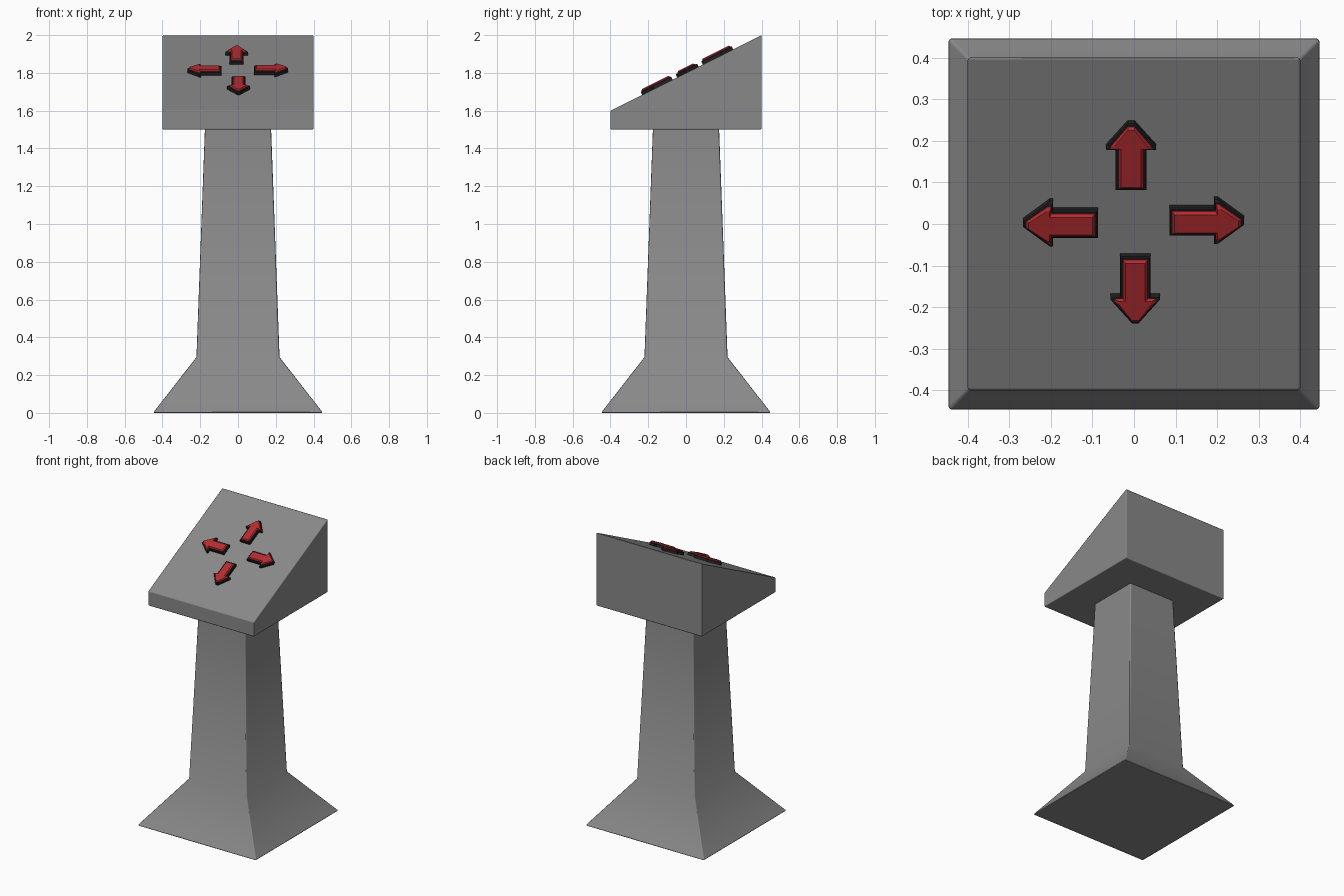
import bpy, bmesh, math
from mathutils import Matrix, Vector

if "Cube" in bpy.data.objects:
    bpy.data.objects.remove(bpy.data.objects["Cube"])


def material(name, rgb):
    m = bpy.data.materials.new(name)
    m.diffuse_color = (*rgb, 1)
    m.use_nodes = True
    m.node_tree.nodes["Principled BSDF"].inputs["Base Color"].default_value = m.diffuse_color
    return m


GREY = material("grey", (0.25, 0.25, 0.25))
BLACK = material("black", (0.015, 0.015, 0.015))
RED = material("red", (0.45, 0.025, 0.03))


def loft(name, rings, mat, bevel=0.0, matrix=Matrix()):
    """Closed solid through a stack of matching point rings."""
    bm = bmesh.new()
    loops = [[bm.verts.new(p) for p in ring] for ring in rings]
    n = len(loops[0])
    for a, b in zip(loops, loops[1:]):
        for i in range(n):
            j = (i + 1) % n
            bm.faces.new((a[i], a[j], b[j], b[i]))
    bm.faces.new(loops[0][::-1])
    bm.faces.new(loops[-1])
    bmesh.ops.recalc_face_normals(bm, faces=bm.faces[:])
    mesh = bpy.data.meshes.new(name)
    bm.to_mesh(mesh)
    bm.free()
    mesh.materials.append(mat)
    obj = bpy.data.objects.new(name, mesh)
    bpy.context.collection.objects.link(obj)
    obj.matrix_world = matrix
    if bevel:
        mod = obj.modifiers.new("soft_edges", 'BEVEL')
        mod.width = bevel
        mod.segments = 2
        mod.limit_method = 'ANGLE'
        mod.angle_limit = math.radians(40)
        mod.harden_normals = True
        mesh.shade_smooth()
    return obj


def square(h, z):
    return [(-h, -h, z), (h, -h, z), (h, h, z), (-h, h, z)]


# Flared foot and tapering column
loft("pedestal", [square(0.45, 0), square(0.22, 0.295), square(0.175, 1.51)], GREY, 0.008)

# Wedge-shaped console with a sloping panel
top = [(x, y, 1.8 + 0.5 * y) for x, y, _ in square(0.4, 0)]
loft("console", [square(0.4, 1.5), top], GREY, 0.006)


def arrow(z, inset=0.0):
    """Outline of an arrow pointing along +y, shrunk by inset."""
    s, h = 0.037 - inset, 0.06 - inset * 1.6
    back, neck, tip = -0.09 + inset, 0.018 + inset * 0.6, 0.09 - inset
    return [(-s, back, z), (s, back, z), (s, neck, z), (h, neck, z), (h, neck + 0.008, z),
            (0.008, tip, z), (-0.008, tip, z), (-h, neck + 0.008, z), (-h, neck, z), (-s, neck, z)]


# Four arrow buttons: black surround with a chamfered red cap
panel = Matrix.Translation((0, 0, 1.8)) @ Matrix.Rotation(math.atan(0.5), 4, 'X')
buttons = {"up": (-0.007, 0.189, 0), "left": (-0.177, 0.008, 90),
           "down": (0.003, -0.169, 180), "right": (0.175, 0.014, -90)}
for word, (u, v, angle) in buttons.items():
    place = panel @ Matrix.Translation((u, v, 0)) @ Matrix.Rotation(math.radians(angle), 4, 'Z')
    loft(word + "_button_surround", [arrow(-0.004), arrow(0.016), arrow(0.019, 0.003)], BLACK, 0, place)
    loft(word + "_button_cap", [arrow(0.015, 0.007), arrow(0.022, 0.007), arrow(0.028, 0.013)], RED, 0, place)
